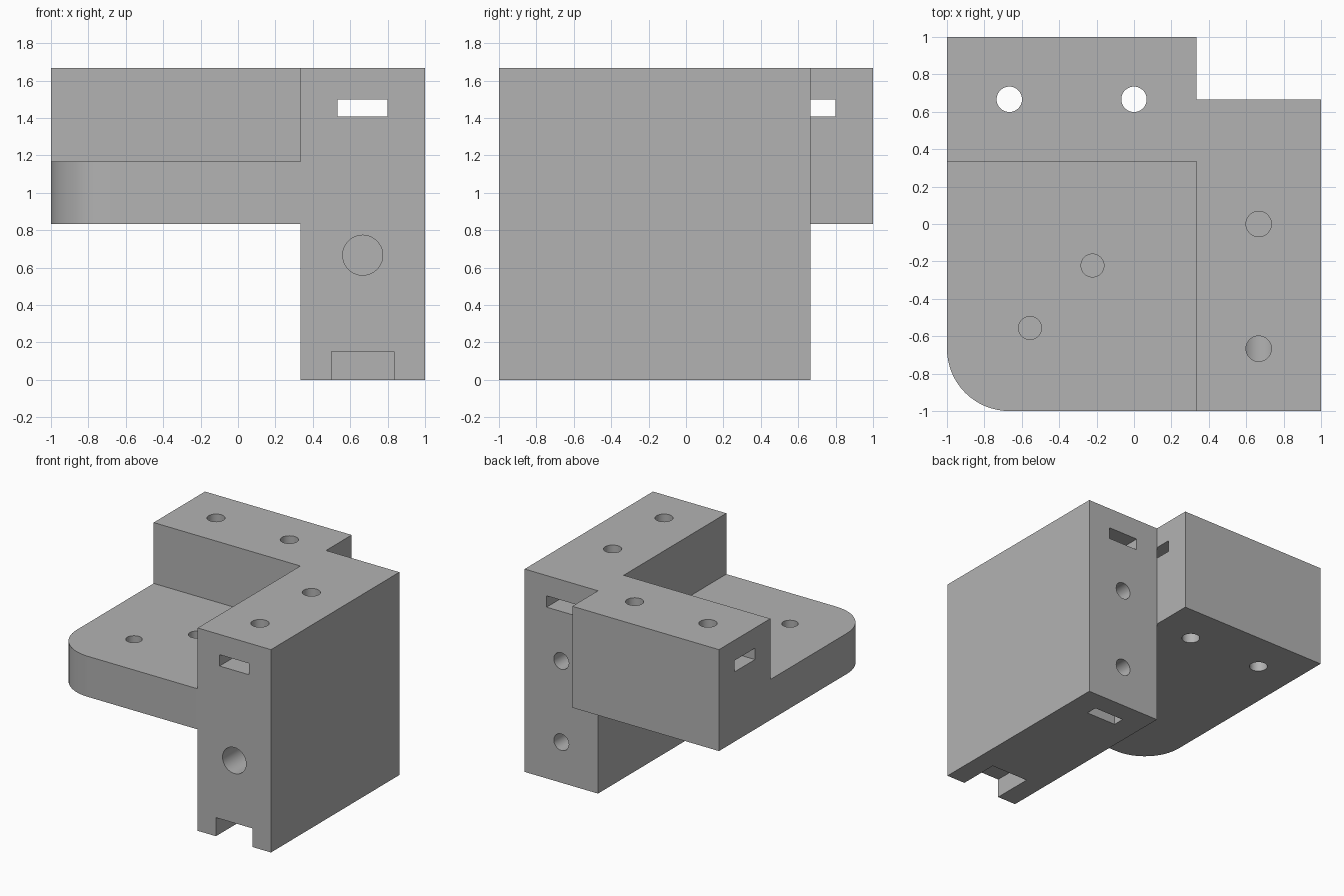
import bpy, bmesh
from math import pi
from mathutils import Matrix, Vector

if "Cube" in bpy.data.objects:
    bpy.data.objects.remove(bpy.data.objects["Cube"], do_unlink=True)

grey = bpy.data.materials.new("plain_grey")
grey.use_nodes = True
grey.diffuse_color = (0.45, 0.45, 0.45, 1)
grey.node_tree.nodes["Principled BSDF"].inputs["Base Color"].default_value = grey.diffuse_color

T = 1 / 3          # basic spacing of the bracket
R = 0.068          # screw hole radius
TURN = {"x": Matrix.Rotation(pi / 2, 4, "Y"),
        "y": Matrix.Rotation(-pi / 2, 4, "X"),
        "z": Matrix.Identity(4)}


def finish(name, bm):
    mesh = bpy.data.meshes.new(name)
    bm.to_mesh(mesh)
    bm.free()
    mesh.materials.append(grey)
    ob = bpy.data.objects.new(name, mesh)
    bpy.context.collection.objects.link(ob)
    return ob


def block(name, x, y, z, round_corner=0):
    """Box from three (low, high) ranges; optionally rounds the front -x edge."""
    bm = bmesh.new()
    bmesh.ops.create_cube(bm, size=1)
    for v in bm.verts:
        v.co = Vector(r[0] if c < 0 else r[1] for c, r in zip(v.co, (x, y, z)))
    if round_corner:
        edge = [e for e in bm.edges
                if all(v.co.x == x[0] and v.co.y == y[0] for v in e.verts)]
        bmesh.ops.bevel(bm, geom=edge, offset=round_corner, segments=16,
                        profile=0.5, affect="EDGES")
    return finish(name, bm)


def rod(start, axis, length, radius=R, end_radius=None):
    """Round cutter that runs from start along the given axis."""
    bm = bmesh.new()
    bmesh.ops.create_cone(bm, cap_ends=True, segments=40, radius1=radius,
                          radius2=end_radius or radius, depth=abs(length))
    bm.transform(Matrix.Translation(start) @ TURN[axis]
                 @ Matrix.Translation((0, 0, length / 2)))
    return finish("hole_cutter", bm)


def combine(target, other, operation):
    other.hide_render = True
    mod = target.modifiers.new(operation, "BOOLEAN")
    mod.operation, mod.solver, mod.object = operation, "EXACT", other
    bpy.ops.object.select_all(action="DESELECT")
    bpy.context.view_layer.objects.active = target
    target.select_set(True)
    bpy.ops.object.modifier_apply(modifier=mod.name)
    bpy.data.objects.remove(other, do_unlink=True)


def cut(target, *cutters):
    for c in cutters:
        combine(target, c, "DIFFERENCE")


TOP, UNDER = 5 * T, 2.5 * T
SLOT_X, SLOT_Z = (0.533, 0.8), (1.407, 1.5)

# Upright post
post = block("bracket_body", (T, 1), (-1, 2 * T), (0, TOP))
cut(post,
    block("slot_cutter", SLOT_X, (-1.1, 0.8), SLOT_Z),
    block("pocket_cutter", SLOT_X, (0.407, 0.5), (-0.1, 1.133)),
    block("notch_cutter", (0.5, 0.833), (-1.1, -2 * T), (-0.1, 0.153)),
    rod((2 * T, -1.1, 2 * T), "y", 0.767, 0.107))
for y in (0, -2 * T):
    cut(post, rod((2 * T, y, TOP + 0.1), "z", -1.05))
for z in (T, 3 * T):
    cut(post, rod((2 * T, 0.767, z), "y", -0.767))

# Rear bar
bar = block("rear_bar", (-1, T), (T, 1), (UNDER, TOP))
cut(bar, block("slot_cutter", (-1.1, 0.5), SLOT_X, SLOT_Z))
for x in (0, -2 * T):
    cut(bar, rod((x, 2 * T, UNDER - 0.1), "z", 1.1))

# Shelf with a rounded corner and two blind, slightly tapered holes
shelf = block("shelf", (-1, T), (-1, T), (UNDER, 3.5 * T), round_corner=T)
for p in (-0.222, -0.556):
    cut(shelf, rod((p, p, 3.5 * T + 0.01), "z", -0.27, 0.068, 0.061))

# Join into one solid
combine(bar, shelf, "UNION")
combine(post, bar, "UNION")

bpy.ops.object.select_all(action="DESELECT")
bpy.context.view_layer.objects.active = post
post.select_set(True)
bpy.ops.object.shade_smooth_by_angle(angle=pi / 6)
